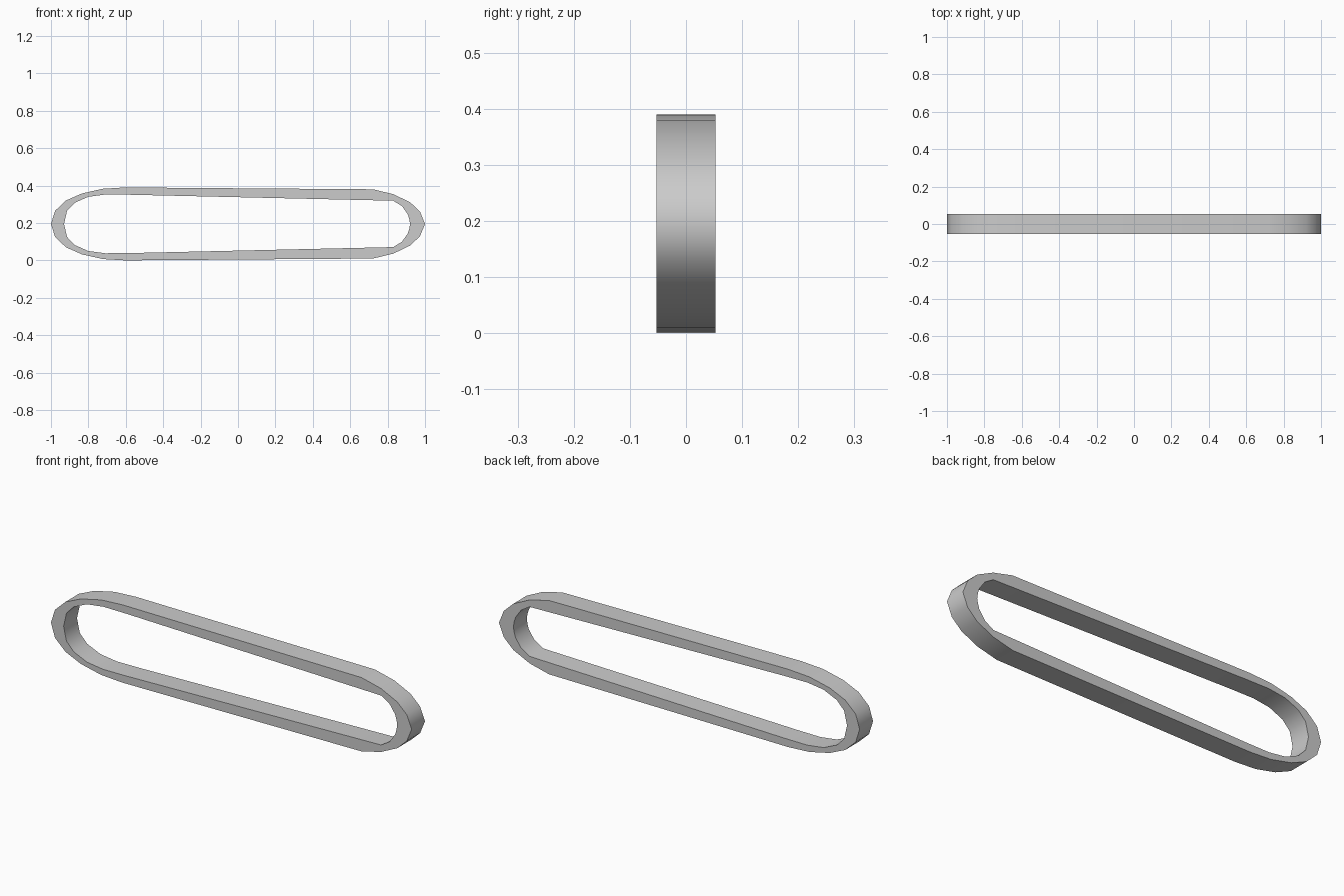
import bpy, bmesh, math

if "Cube" in bpy.data.objects:
    bpy.data.objects.remove(bpy.data.objects["Cube"])

H = 0.195   # half height
D = 0.053   # half depth

# Upper half outlines (x, height above centre line), left tip to right tip
OUTER = [(-1, 0), (-0.978, 0.07), (-0.92, 0.125), (-0.834, 0.163), (-0.722, 0.188),
         (-0.604, 0.195), (0.722, 0.185), (0.83, 0.159), (0.92, 0.116),
         (0.973, 0.066), (1, 0)]
INNER = [(-0.93, 0), (-0.914, 0.07), (-0.873, 0.113), (-0.80, 0.145), (-0.71, 0.157),
         (-0.58, 0.156), (0.83, 0.124), (0.877, 0.095), (0.908, 0.051),
         (0.916, 0.025), (0.92, 0)]


def full_loop(half):
    """Mirror the upper half below the centre line."""
    return half + [(x, -z) for x, z in half[-2:0:-1]]


bm = bmesh.new()


def ring(half, y):
    return [bm.verts.new((x, y, z + H)) for x, z in full_loop(half)]


# Four rings joined into one closed band
rings = [ring(OUTER, -D), ring(OUTER, D), ring(INNER, D), ring(INNER, -D)]
n = len(rings[0])
for k in range(4):
    a, b = rings[k], rings[(k + 1) % 4]
    for i in range(n):
        j = (i + 1) % n
        bm.faces.new((a[i], a[j], b[j], b[i]))
bmesh.ops.recalc_face_normals(bm, faces=bm.faces)

mesh = bpy.data.meshes.new("oblong_band")
bm.to_mesh(mesh)
bm.free()
band = bpy.data.objects.new("oblong_band", mesh)
bpy.context.collection.objects.link(band)

# Smooth round the ends, crisp rims
bpy.context.view_layer.objects.active = band
band.select_set(True)
bpy.ops.object.shade_smooth_by_angle(angle=math.radians(50))
